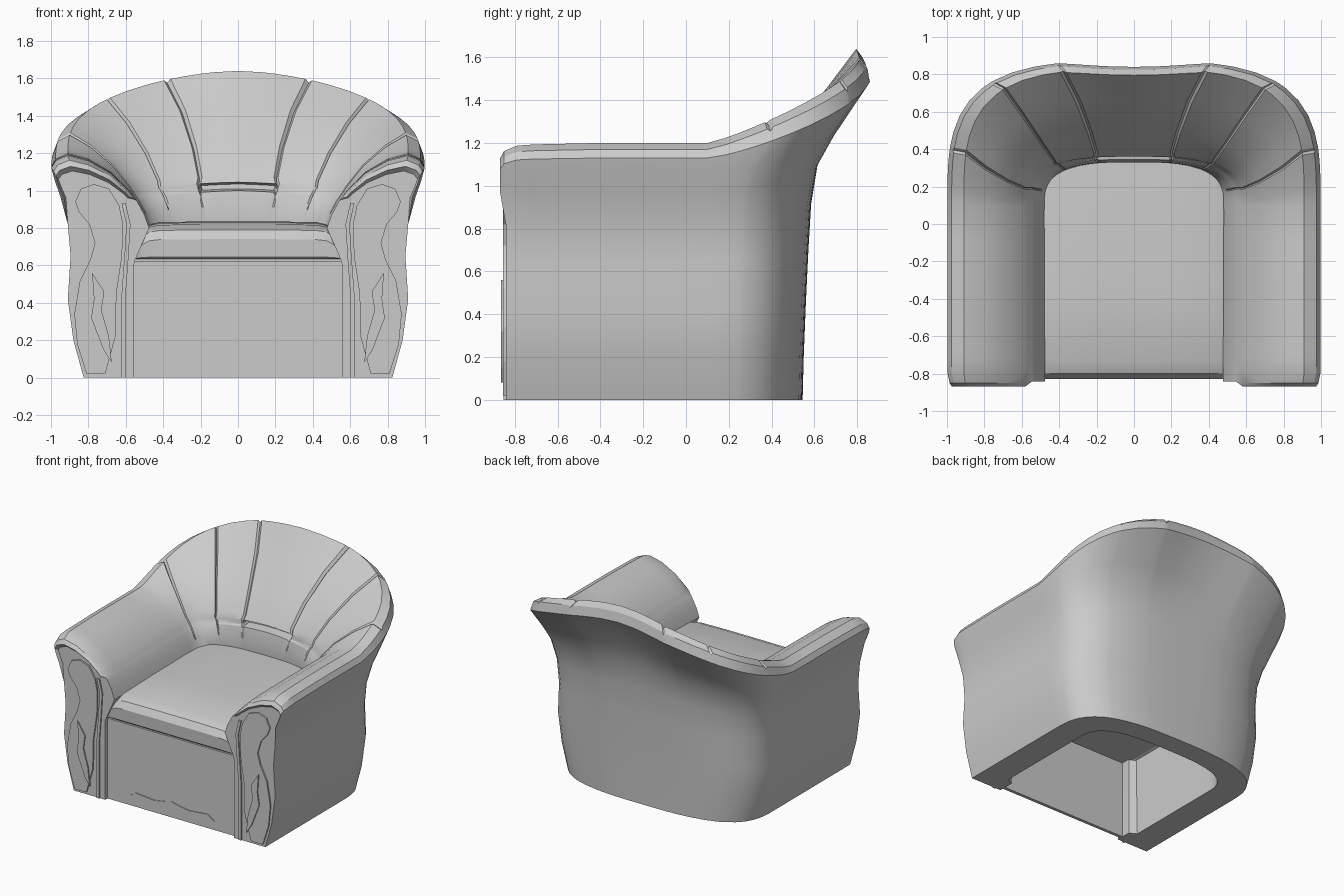
import bpy, bmesh
from math import sin, cos, radians


def make_object(name, bm, mirror=False):
    """Turn a bmesh into an object, optionally mirrored across x = 0."""
    bmesh.ops.recalc_face_normals(bm, faces=bm.faces)
    me = bpy.data.meshes.new(name)
    bm.to_mesh(me)
    bm.free()
    ob = bpy.data.objects.new(name, me)
    bpy.context.collection.objects.link(ob)
    if mirror:
        mod = ob.modifiers.new("Mirror", 'MIRROR')
        mod.merge_threshold = 0.0005
    return ob


def loft(name, sections, cap_start=True, cap_end=True, mirror=False):
    """Skin closed sections that all have the same point count."""
    bm = bmesh.new()
    rings = [[bm.verts.new(p) for p in s] for s in sections]
    n = len(rings[0])
    for a, b in zip(rings, rings[1:]):
        for j in range(n):
            k = (j + 1) % n
            bm.faces.new((a[j], a[k], b[k], b[j]))
    if cap_start:
        bm.faces.new(rings[0])
    if cap_end:
        bm.faces.new(rings[-1])
    return make_object(name, bm, mirror)


def plate(name, outline, y_front, y_back, mirror=False):
    """Raised flat plate, outline given in (x, z)."""
    return loft(name, [[(x, y, z) for x, z in outline] for y in (y_front, y_back)],
                mirror=mirror)


# Shell rows: arm x, arm z, back y, back z, corner squareness
ROWS = [
    (0.825, 0.00, 0.545, 0.00, 3.0), (0.88, 0.20, 0.55, 0.20, 3.0),
    (0.91, 0.42, 0.56, 0.45, 3.0), (0.895, 0.65, 0.572, 0.70, 3.0),
    (0.91, 0.82, 0.585, 0.92, 3.0), (0.95, 0.97, 0.615, 1.10, 3.1),
    (0.98, 1.06, 0.675, 1.27, 3.2), (0.998, 1.13, 0.84, 1.53, 3.4),
    (0.975, 1.17, 0.825, 1.60, 3.4), (0.91, 1.20, 0.795, 1.64, 3.4),
    (0.80, 1.17, 0.66, 1.46, 3.0), (0.68, 1.10, 0.49, 1.25, 2.8),
    (0.59, 1.01, 0.38, 1.08, 2.8), (0.57, 0.985, 0.36, 1.045, 3.0),
    (0.56, 0.97, 0.36, 1.035, 3.0), (0.545, 0.95, 0.355, 1.01, 3.0),
    (0.535, 0.935, 0.345, 1.00, 3.0), (0.50, 0.87, 0.33, 0.92, 3.0),
    (0.475, 0.80, 0.33, 0.82, 3.0), (0.55, 0.63, 0.35, 0.63, 3.0),
    (0.60, 0.61, 0.37, 0.61, 3.0), (0.61, 0.00, 0.38, 0.00, 3.0)]
SLOT = (14, 15)
Y0 = 0.1


def arm_section(y, kx=1.0, kz=1.0, lip=0.0):
    """Arm cross-section; the rolled top can be shrunk and pushed forward."""
    pts = []
    for i, (x, z, _, _, _) in enumerate(ROWS):
        yy = y
        if z > 0.95:
            yy -= lip
            z = 0.95 + (z - 0.95) * kz
            x = 0.76 + (x - 0.76) * kx
        if i >= 20 and y < -0.7:        # front post is thicker than the wall
            x = 0.555
        pts.append((x, yy, z))
    return pts


def back_section(deg, groove):
    t, w = radians(deg), deg / 90
    c = 0.0 if deg == 90 else cos(t)
    s = sin(t)
    pts = []
    for i, (xa, za, yb, zb, n) in enumerate(ROWS):
        x = xa * c ** (2 / n)
        y = Y0 + (yb - Y0) * s ** (2 / n)
        power = 0.72 if 8 <= i <= 11 else 0.8 if i in (7, 12) else 1
        z = za + (zb - za) * w ** power
        if 6 <= i <= 9:                 # rim sweeps back beside the centre pad
            y += 0.03 * s * min(x / 0.4, 1) ** 2
        if groove and 8 <= i <= 16:     # stitched channel between pads
            x, y, z = x + 0.006 * c, y + 0.007 * s, z - 0.016
        if i in SLOT and deg >= 78:     # narrow slot in the backrest
            y += 0.06
        pts.append((x, y, z))
    return pts


# Arms and backrest as one sweep, right half mirrored
sections = [arm_section(-0.842, 0.84, 0.62), arm_section(-0.842, 0.90, 0.72, 0.026),
            arm_section(-0.83, 0.95, 0.85, 0.02), arm_section(-0.79, 1.0, 0.95),
            arm_section(-0.72, 1, 0.97), arm_section(-0.69, 1, 0.975)]
sections += [arm_section(y) for y in (-0.4, -0.1, Y0)]
for deg in (1.5, 4, 8, 11, 12, 13, 19, 27, 36, 45, 50, 51, 52, 61, 70,
            76, 77, 78, 82, 86, 88, 90):
    sections.append(back_section(deg, deg in (12, 51, 77)))
shell = loft("arms_and_back", sections, cap_end=False, mirror=True)

# Seat cushion, rounded at the front and falling away at the sides
SEAT = [(-0.815, 0.635), (-0.825, 0.645), (-0.83, 0.74), (-0.80, 0.79),
        (-0.73, 0.82), (-0.35, 0.83), (0.05, 0.835), (0.36, 0.825), (0.36, 0.635)]
HALF = [(0.545, 0.1), (0.535, 0.4), (0.51, 0.75), (0.475, 0.92), (0.42, 0.98), (0.2, 1)]
cushion = loft("seat_cushion", [
    [(x, y, 0.635 + (z - 0.635) * k) for y, z in SEAT]
    for x, k in [(-a, k) for a, k in HALF] + HALF[::-1]])


def box(name, x, y0, y1, z0, z1):
    return loft(name, [[(-x, y, z0), (x, y, z0), (x, y, z1), (-x, y, z1)]
                       for y in (y0, y1)])


# Front panel and the board under the cushion
panel = box("front_panel", 0.56, -0.815, -0.79, 0.0, 0.625)
board = box("seat_board", 0.58, -0.80, 0.37, 0.615, 0.64)

# Keyhole-shaped pad on each arm front
pad = plate("arm_front_pad", [
    (0.71, 0.02), (0.81, 0.02), (0.86, 0.18), (0.875, 0.34), (0.845, 0.52),
    (0.79, 0.63), (0.765, 0.72), (0.795, 0.82), (0.85, 0.885), (0.87, 0.94),
    (0.84, 1.01), (0.77, 1.035), (0.69, 1.01), (0.635, 0.92), (0.615, 0.82),
    (0.62, 0.65), (0.65, 0.45), (0.655, 0.22)], -0.854, -0.835, True)

# Leaf ornament on each pad
leaf = plate("leaf_ornament", [
    (0.78, 0.56), (0.715, 0.46), (0.73, 0.36), (0.69, 0.22), (0.675, 0.08),
    (0.72, 0.15), (0.785, 0.32), (0.77, 0.42)], -0.864, -0.85, True)

# Wavy ornament on the front panel
wave = plate("panel_ornament", [
    (-0.37, 0.07), (0.37, 0.07), (0.31, 0.11), (0.15, 0.095), (0.06, 0.11),
    (0, 0.125), (-0.06, 0.11), (-0.15, 0.095), (-0.31, 0.11)],
    -0.821, -0.80)

# Flat trim strip down the inner edge of each arm front
EDGE = [(0.60, 0.0), (0.60, 0.45), (0.585, 0.65), (0.575, 0.82), (0.60, 0.93)]
trim = plate("arm_front_trim",
             EDGE + [(x + 0.022, z) for x, z in EDGE[::-1]], -0.852, -0.835, True)

# Soft shading with crisp seams
bpy.ops.object.select_all(action='DESELECT')
for ob in (shell, cushion):
    ob.select_set(True)
bpy.context.view_layer.objects.active = shell
bpy.ops.object.shade_smooth_by_angle(angle=radians(25))
